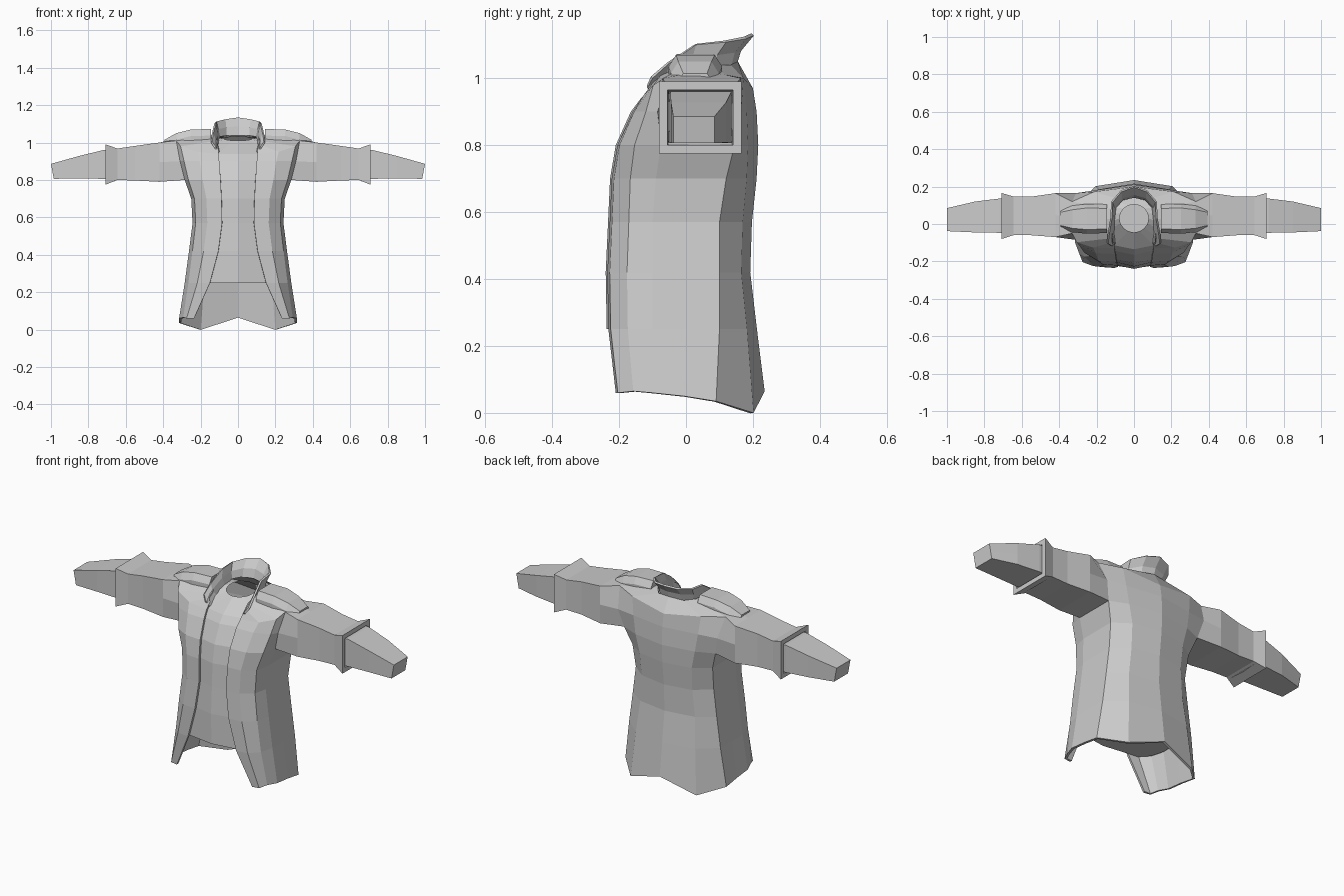
import bpy, bmesh, math

if "Cube" in bpy.data.objects:
    bpy.data.objects.remove(bpy.data.objects["Cube"], do_unlink=True)

grey = bpy.data.materials.new("cloth grey")
grey.use_nodes = True
grey.diffuse_color = (0.6, 0.6, 0.6, 1)
grey.node_tree.nodes["Principled BSDF"].inputs["Base Color"].default_value = (0.6, 0.6, 0.6, 1)


def loft(bm, rings, closed=False):
    """Bridge a list of equally long vertex rings with quads."""
    for a, b in zip(rings, rings[1:]):
        n = len(a)
        for i in range(n if closed else n - 1):
            j = (i + 1) % n
            quad = (a[i], a[j], b[j], b[i])
            if None not in quad:
                bm.faces.new(quad)


def verts(bm, points):
    return [bm.verts.new(p) for p in points]


def finish(name, bm, thickness=0.0, smooth=True):
    """Turn a half mesh into a mirrored object, optionally with cloth thickness."""
    for f in bm.faces:
        f.smooth = smooth and f.smooth
    for e in bm.edges:
        on_mirror = all(abs(v.co.x) < 1e-4 for v in e.verts)
        if e.is_boundary and not on_mirror:
            e.smooth = False
    mesh = bpy.data.meshes.new(name)
    bm.to_mesh(mesh)
    bm.free()
    mesh.materials.append(grey)
    obj = bpy.data.objects.new(name, mesh)
    bpy.context.collection.objects.link(obj)
    mirror = obj.modifiers.new("mirror", 'MIRROR')
    mirror.merge_threshold = 0.0005
    if thickness:
        solid = obj.modifiers.new("thickness", 'SOLIDIFY')
        solid.thickness = thickness
        solid.offset = -1
    return obj


def box_ring(x, y0, y1, z0, z1, lean=0.0):
    """Eight points round a square sleeve section."""
    ym, zm = (y0 + y1) / 2, (z0 + z1) / 2
    yz = [(y0, z0), (ym, z0), (y1, z0), (y1, zm), (y1, z1), (ym, z1), (y0, z1), (y0, zm)]
    return [(x - lean * (z1 - z) / (z1 - z0), y, z) for y, z in yz]


# Body rows: height, opening x, side x, front y, back y, arm front y, arm back y
ROWS = [
    (0.06, 0.235, 0.315, -0.210, 0.235, -0.10, 0.09),
    (0.25, 0.150, 0.285, -0.232, 0.212, -0.10, 0.10),
    (0.42, 0.105, 0.262, -0.235, 0.192, -0.10, 0.10),
    (0.57, 0.085, 0.243, -0.228, 0.197, -0.10, 0.10),
    (0.70, 0.088, 0.250, -0.222, 0.211, -0.09, 0.12),
    (0.80, 0.093, 0.285, -0.205, 0.216, -0.075, 0.145),
    (0.90, 0.100, 0.310, -0.160, 0.211, -0.085, 0.165),
    (1.01, 0.105, 0.330, -0.130, 0.200, -0.05, 0.12),
    (1.04, 0.105, 0.120, -0.100, 0.155, -0.03, 0.08),
]
# Rows whose height varies from front to back
HEIGHTS = {
    0: [0.06, 0.06, 0.065, 0.06, 0.05, 0.035, 0.0, 0.065],
    7: [0.94, 0.95, 0.98, 1.01, 1.02, 1.01, 1.0, 0.97],
    8: [0.97, 0.99, 1.01, 1.03, 1.04, 1.04, 1.04, 1.05],
}


def body_row(r):
    z, xo, xs, yf, yb, af, ab = ROWS[r]
    xy = [(xo, yf), ((xo + xs) / 2, yf * 0.97), (xs * 0.93, yf * 0.75), (xs, af),
          (xs, (af + ab) / 2), (xs, ab), (xs * 0.65, yb * 0.86), (0, yb)]
    zs = HEIGHTS.get(r, [z] * 8)
    return [(x, y, h) for (x, y), h in zip(xy, zs)]


# Coat: open-fronted body with armholes, sleeves grown from the armholes
bm = bmesh.new()
grid = []
for r in range(len(ROWS)):
    pts = body_row(r)
    grid.append([None if (r, c) == (6, 4) else bm.verts.new(p) for c, p in enumerate(pts)])
loft(bm, grid)
armhole = [grid[r][c] for r, c in
           [(5, 3), (5, 4), (5, 5), (6, 5), (7, 5), (7, 4), (7, 3), (6, 3)]]
sleeve = [armhole] + [verts(bm, box_ring(*s)) for s in [
    (0.42, -0.070, 0.165, 0.790, 1.000),
    (0.55, -0.060, 0.146, 0.797, 0.982),
    (0.645, -0.060, 0.147, 0.800, 0.968),
    (0.708, -0.080, 0.166, 0.775, 0.990),
    (0.708, -0.055, 0.141, 0.800, 0.965),
    (0.66, -0.052, 0.138, 0.803, 0.960)]]
loft(bm, sleeve, closed=True)
for e in bm.edges:
    if all(v.co.x > 0.7 for v in e.verts):
        e.smooth = False
finish("coat", bm, 0.012)

# Forearms: tapered sleeves ending in a slanted cap
bm = bmesh.new()
arm = [verts(bm, box_ring(*s)) for s in [
    (0.65, -0.050, 0.136, 0.806, 0.958),
    (0.72, -0.047, 0.136, 0.806, 0.960),
    (0.85, -0.045, 0.120, 0.808, 0.928),
    (1.0, -0.038, 0.085, 0.806, 0.886, 0.015)]]
loft(bm, arm, closed=True)
cap = bm.faces.new(arm[-1])
cap.smooth = False
for e in cap.edges:
    e.smooth = False
finish("forearm_sleeves", bm)

# Shirt: closed at the waist, round opening at the neck
bm = bmesh.new()
rings = []
for r in range(1, 8):
    z, xo, xs, yf, yb, af, ab = ROWS[r]
    pts = body_row(r)
    drop = 0.02 if r == 7 else 0.0
    ring = [(0, yf - 0.005, pts[0][2]), (xo, yf + 0.016, pts[0][2])]
    ring += [(x * 0.93, y * 0.93, h - drop) for x, y, h in pts[1:]]
    rings.append(verts(bm, ring))
neck = []
for i in range(9):
    a = -math.pi / 2 + math.pi * i / 8
    neck.append((0.078 * math.cos(a) if i not in (0, 8) else 0,
                 0.03 + 0.075 * math.sin(a), 1.022 + 0.012 * math.sin(a)))
rings.append(verts(bm, neck))
loft(bm, rings)
floor = bm.faces.new(rings[0][::-1])
floor.smooth = False
for e in floor.edges:
    e.smooth = False
finish("shirt", bm)

# Collar: standing strip, higher and flared at the back
bm = bmesh.new()
base = [(0.108, -0.105, 0.945), (0.115, -0.04, 0.985), (0.112, 0.03, 1.015),
        (0.105, 0.09, 1.03), (0.065, 0.135, 1.035), (0, 0.15, 1.035)]
top = [(0.145, -0.100, 1.0), (0.14, -0.05, 1.045), (0.127, 0.03, 1.10),
       (0.122, 0.12, 1.108), (0.07, 0.18, 1.118), (0, 0.203, 1.128)]
mid = [[(p + q) / 2 - 0.012 * k for p, q, k in zip(a, b, (0, 1, 0))]
       for a, b in zip(base, top)]
loft(bm, [verts(bm, base), verts(bm, mid), verts(bm, top)])
finish("collar", bm, 0.01)

# Shoulder pads: low bevelled plates following the shoulder slope
bm = bmesh.new()
pads = []
for x, y0, y1, z in [(0.145, -0.048, 0.105, 1.072), (0.25, -0.052, 0.108, 1.07),
                     (0.33, -0.045, 0.098, 1.05), (0.392, -0.03, 0.085, 1.015)]:
    pads.append(verts(bm, [(x, y0, z - 0.075), (x, y1, z - 0.075), (x, y1, z - 0.035),
                           (x, y1 - 0.022, z), (x, y0 + 0.022, z), (x, y0, z - 0.035)]))
loft(bm, pads, closed=True)
bm.faces.new(pads[0][::-1])
bm.faces.new(pads[-1])
finish("shoulder_pads", bm, smooth=False)
